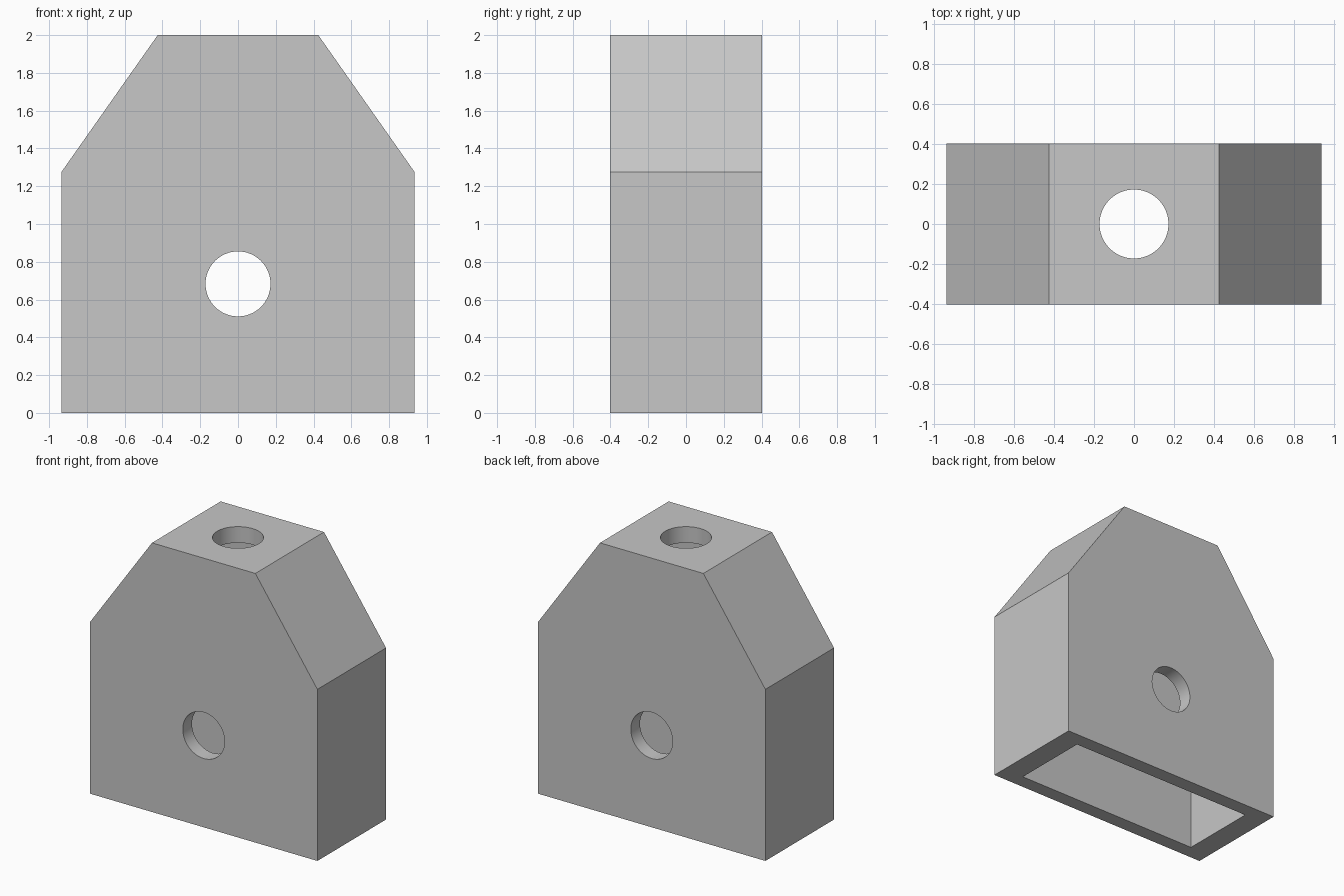
import bpy, bmesh
from math import pi

cube = bpy.data.objects.get("Cube")
if cube:
    bpy.data.objects.remove(cube, do_unlink=True)

grey = bpy.data.materials.new("plain grey")
grey.use_nodes = True
colour = (0.57, 0.57, 0.57, 1)
grey.diffuse_color = colour
grey.node_tree.nodes["Principled BSDF"].inputs["Base Color"].default_value = colour


def prism(name, half_profile, half_depth):
    """Mirror a right-hand (x, z) profile and extrude it along y."""
    outline = half_profile + [(-x, z) for x, z in reversed(half_profile)]
    bm = bmesh.new()
    face = bm.faces.new([bm.verts.new((x, -half_depth, z)) for x, z in outline])
    side = bmesh.ops.extrude_face_region(bm, geom=[face])["geom"]
    verts = [v for v in side if isinstance(v, bmesh.types.BMVert)]
    bmesh.ops.translate(bm, verts=verts, vec=(0, 2 * half_depth, 0))
    bmesh.ops.recalc_face_normals(bm, faces=bm.faces)
    mesh = bpy.data.meshes.new(name)
    bm.to_mesh(mesh)
    bm.free()
    mesh.materials.append(grey)
    obj = bpy.data.objects.new(name, mesh)
    bpy.context.collection.objects.link(obj)
    return obj


def bore(name, location, depth, tilt=0):
    bpy.ops.mesh.primitive_cylinder_add(vertices=64, radius=0.172, depth=depth,
                                        location=location, rotation=(tilt, 0, 0))
    obj = bpy.context.object
    obj.name = name
    obj.data.materials.append(grey)
    return obj


# Outer block with sloped shoulders
housing = prism("housing", [(0.935, 0), (0.935, 1.275), (0.425, 2)], 0.403)

# Cavity open at the bottom, then front-to-back and top holes
cutters = [
    prism("cavity_cutter", [(0.767, -0.1), (0.767, 1.26), (0.335, 1.88)], 0.295),
    bore("cross_hole_cutter", (0, 0, 0.683), 1.2, pi / 2),
    bore("top_hole_cutter", (0, 0, 1.9), 0.8),
]
bpy.ops.object.select_all(action="DESELECT")
bpy.context.view_layer.objects.active = housing
housing.select_set(True)
for cutter in cutters:
    cutter.hide_render = True
    cut = housing.modifiers.new(cutter.name, "BOOLEAN")
    cut.operation = "DIFFERENCE"
    cut.solver = "EXACT"
    cut.object = cutter
    bpy.ops.object.modifier_apply(modifier=cut.name)
    bpy.data.objects.remove(cutter, do_unlink=True)

# Round holes, crisp edges
bpy.ops.object.shade_smooth_by_angle(angle=pi / 6)
